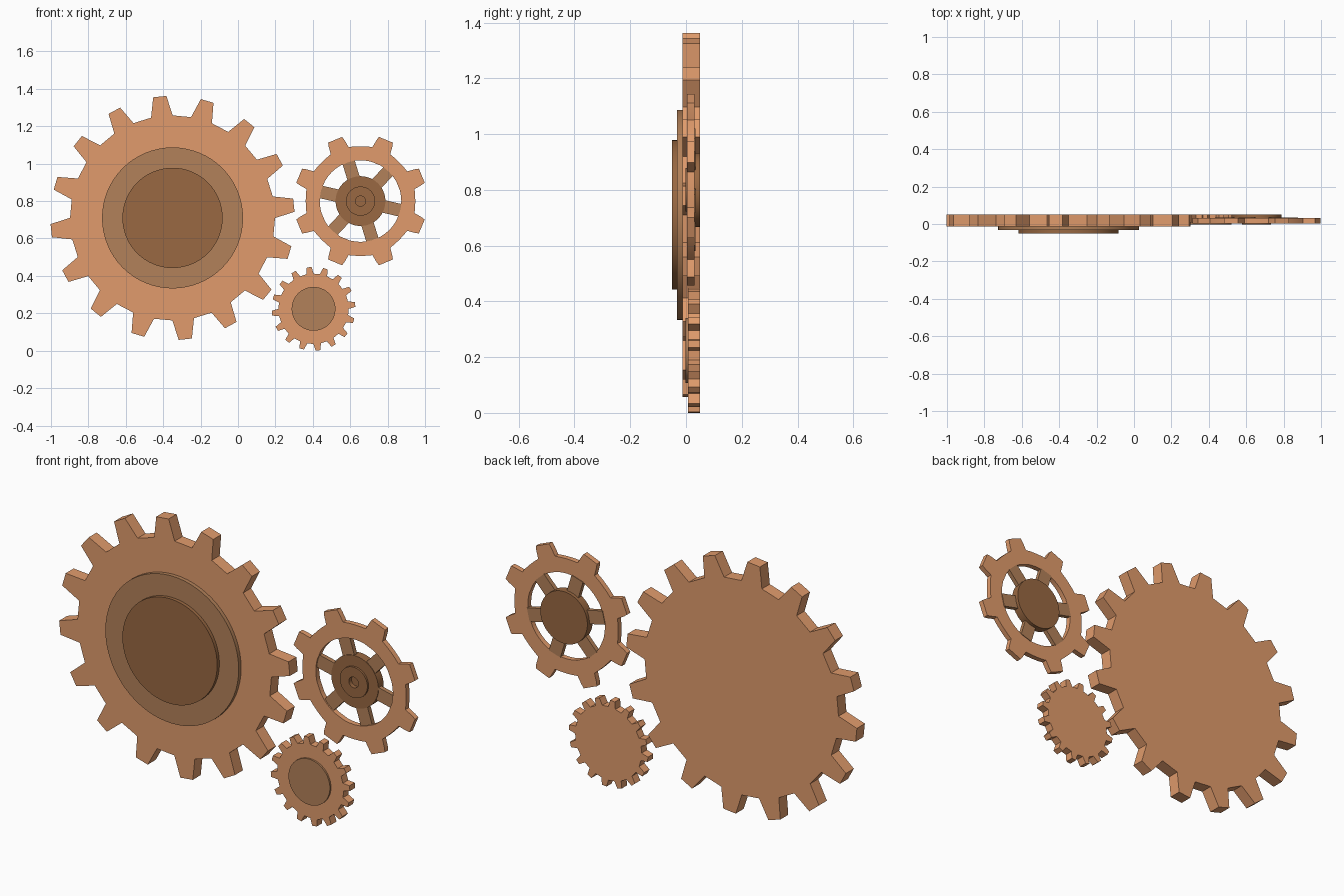
import bpy, bmesh
from math import sin, cos, radians, pi

if "Cube" in bpy.data.objects:
    bpy.data.objects.remove(bpy.data.objects["Cube"])


def material(name, rgb):
    m = bpy.data.materials.new(name)
    m.diffuse_color = (*rgb, 1)
    m.use_nodes = True
    m.node_tree.nodes["Principled BSDF"].inputs["Base Color"].default_value = m.diffuse_color
    return m


LIGHT = material("light_copper", (0.75, 0.33, 0.15))
MID = material("mid_copper", (0.45, 0.22, 0.10))
DARK = material("dark_copper", (0.32, 0.14, 0.055))


def finish(bm, name, mat, smooth=True):
    bmesh.ops.recalc_face_normals(bm, faces=bm.faces[:])
    me = bpy.data.meshes.new(name)
    bm.to_mesh(me)
    bm.free()
    me.materials.append(mat)
    ob = bpy.data.objects.new(name, me)
    bpy.context.collection.objects.link(ob)
    if smooth:
        bpy.ops.object.select_all(action='DESELECT')
        ob.select_set(True)
        bpy.context.view_layer.objects.active = ob
        bpy.ops.object.shade_smooth_by_angle(angle=radians(20))
    return ob


def gear(name, cx, cz, teeth, phase, tooth, y0, y1, bore=0):
    """Toothed plate; tooth = (angle offset in degrees, radius) points of one tooth."""
    pts = [(radians(phase + k * 360 / teeth + a), r)
           for k in range(teeth) for a, r in tooth]
    n = len(pts)
    bm = bmesh.new()

    def ring(y, radius=None):
        return [bm.verts.new((cx + (radius or r) * cos(a), y, cz + (radius or r) * sin(a)))
                for a, r in pts]

    def bridge(a, b):
        for i in range(n):
            j = (i + 1) % n
            bm.faces.new((a[i], a[j], b[j], b[i]))

    front, back = ring(y0), ring(y1)
    bridge(front, back)
    if bore:
        in_front, in_back = ring(y0, bore), ring(y1, bore)
        bridge(front, in_front)
        bridge(in_front, in_back)
        bridge(in_back, back)
    else:
        bm.faces.new(front)
        bm.faces.new(back)
    return finish(bm, name, LIGHT, smooth=bool(bore))


def lathe(name, cx, cz, profile, mat, seg=64):
    """Spin (radius, y) profile about the y axis, closing both ends."""
    bm = bmesh.new()
    rings = [[bm.verts.new((cx + r * cos(2 * pi * i / seg), y, cz + r * sin(2 * pi * i / seg)))
              for i in range(seg)] for r, y in profile]
    for a, b in zip(rings, rings[1:]):
        for i in range(seg):
            j = (i + 1) % seg
            bm.faces.new((a[i], a[j], b[j], b[i]))
    bm.faces.new(rings[0])
    bm.faces.new(rings[-1])
    return finish(bm, name, mat)


# Large gear with two stepped discs
BX, BZ = -0.35, 0.71
gear("large_gear", BX, BZ, 16, 96,
     [(-6.1, 0.548), (-3.1, 0.653), (3.1, 0.653), (6.1, 0.548)], -0.013, 0.051)
lathe("large_gear_step", BX, BZ, [(0.377, -0.033), (0.377, -0.012)], MID)
lathe("large_gear_cap", BX, BZ, [(0.268, -0.051), (0.268, -0.032)], DARK)

# Small gear with one disc
SX, SZ = 0.404, 0.224
gear("small_gear", SX, SZ, 16, 96,
     [(-6.1, 0.188), (-3.3, 0.224), (3.3, 0.224), (6.1, 0.188)], 0.007, 0.05)
lathe("small_gear_cap", SX, SZ, [(0.117, -0.002), (0.117, 0.008)], MID)

# Spoked gear rim
RX, RZ = 0.655, 0.80
gear("spoked_gear_rim", RX, RZ, 8, 22.5,
     [(-16, 0.294), (-10, 0.296), (-7.8, 0.337), (-6.5, 0.357),
      (6.5, 0.357), (7.8, 0.337), (10, 0.296), (16, 0.294), (22.5, 0.293)],
     0.004, 0.031, bore=0.218)

# Six spokes from hub to rim
bm = bmesh.new()
for k in range(6):
    a = radians(47 + 60 * k)
    u, v = (cos(a), sin(a)), (-sin(a), cos(a))
    corners = [(0.10, -0.034), (0.219, -0.034), (0.219, 0.034), (0.10, 0.034)]
    lo, hi = [[bm.verts.new((RX + p * u[0] + q * v[0], y, RZ + p * u[1] + q * v[1]))
               for p, q in corners] for y in (0.011, 0.034)]
    bm.faces.new(lo)
    bm.faces.new(hi)
    for i in range(4):
        j = (i + 1) % 4
        bm.faces.new((lo[i], lo[j], hi[j], hi[i]))
finish(bm, "spokes", MID, smooth=False)

# Hub with raised boss and blind axle hole
lathe("hub", RX, RZ, [(0.133, 0.051), (0.133, 0.008), (0.078, 0.008), (0.078, -0.002),
                      (0.027, -0.002), (0.027, 0.02)], DARK)
